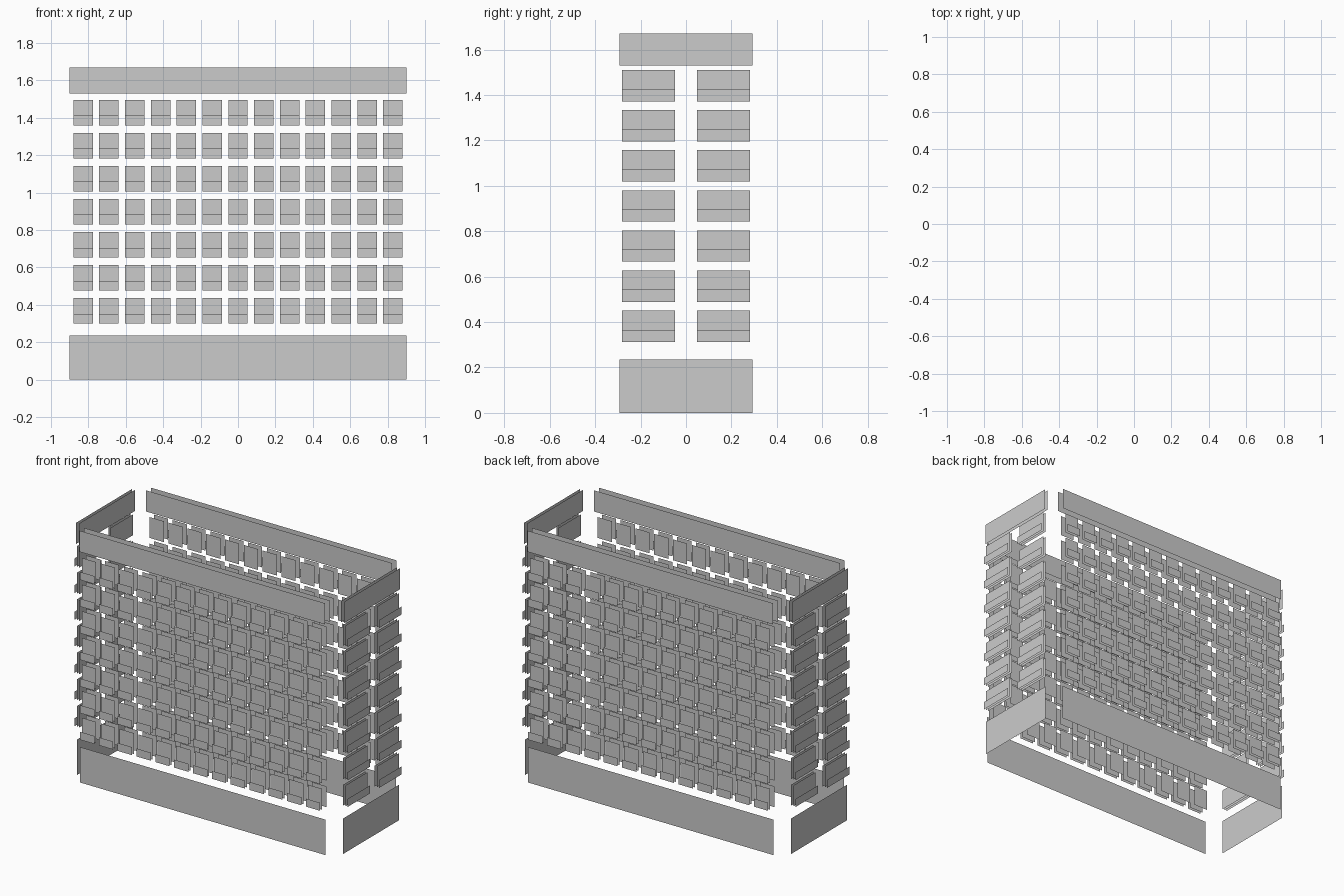
import bpy

if "Cube" in bpy.data.objects:
    bpy.data.objects.remove(bpy.data.objects["Cube"])

COLS_LONG = [i * 0.138 for i in range(-6, 7)]   # 13 window columns on front and back
COLS_SHORT = [-0.165, 0.165]                    # 2 wide columns on each end
PITCH, FLOORS = 0.1765, 7


def panel_object(name, axis, offset, rects):
    """Flat upright panels at a given offset; rects are (u_min, u_max, z_min, z_max)."""
    verts, faces = [], []
    for u0, u1, z0, z1 in rects:
        n = len(verts)
        for u, z in ((u0, z0), (u1, z0), (u1, z1), (u0, z1)):
            verts.append((u, offset, z) if axis == 'y' else (offset, u, z))
        # wind the face so that it looks outwards
        order = [n, n + 1, n + 2, n + 3]
        outward = (axis == 'y') == (offset < 0)
        faces.append(order if outward else order[::-1])
    mesh = bpy.data.meshes.new(name)
    mesh.from_pydata(verts, [], faces)
    mesh.update()
    obj = bpy.data.objects.new(name, mesh)
    bpy.context.collection.objects.link(obj)
    return obj


def grid(cols, width, z_start, height):
    """One rectangle per column and floor."""
    return [(c - width / 2, c + width / 2,
             z_start + f * PITCH, z_start + f * PITCH + height)
            for f in range(FLOORS) for c in cols]


def facade(name, axis, sign, half, cols, width, z_start, base, inner, outer, rail):
    # plinth band at the ground
    panel_object(name + "_plinth", axis, sign * base, [(-half, half, 0.0, 0.235)])
    # parapet band, outer and inner leaf
    band = [(-half, half, 1.53, 1.67)]
    panel_object(name + "_parapet_outer", axis, sign * (outer - 0.003), band)
    panel_object(name + "_parapet_inner", axis, sign * (inner - 0.007), band)
    # window panes, outer and recessed leaf
    panes = grid(cols, width, z_start, 0.138)
    panel_object(name + "_windows_outer", axis, sign * outer, panes)
    panel_object(name + "_windows_inner", axis, sign * inner, panes)
    # low balcony rails standing in front of the panes
    panel_object(name + "_balcony_rails", axis, sign * rail,
                 grid(cols, width, z_start, 0.053))


# long walls
for label, s in (("front", -1), ("back", 1)):
    facade(label, 'y', s, 0.90, COLS_LONG, 0.104, 0.299,
           base=0.368, inner=0.332, outer=0.376, rail=0.396)

# short end walls
for label, s in (("left", -1), ("right", 1)):
    facade(label, 'x', s, 0.293, COLS_SHORT, 0.234, 0.313,
           base=0.976, inner=0.967, outer=0.984, rail=1.0)
